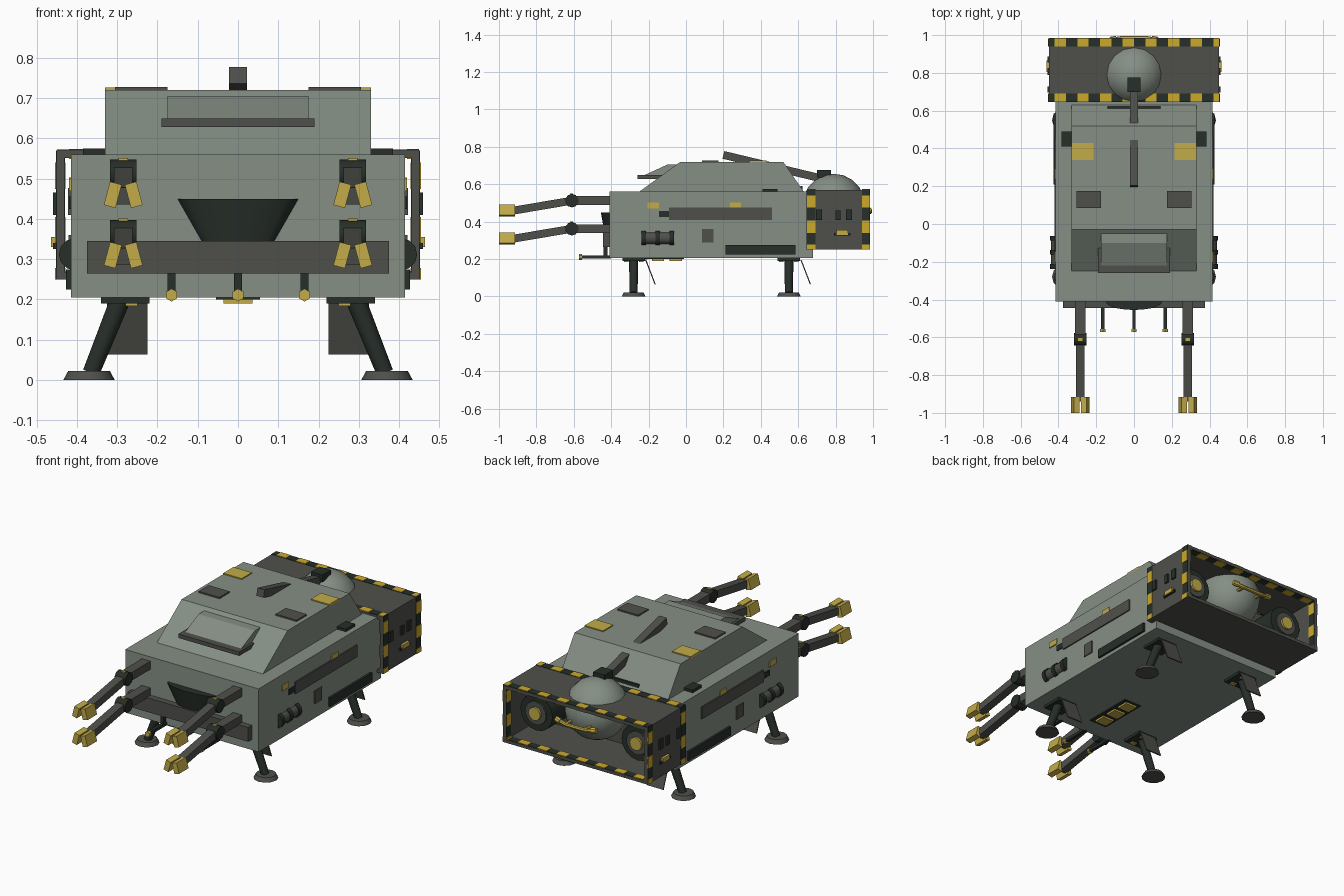
import bpy, bmesh, math
from mathutils import Matrix, Vector

if "Cube" in bpy.data.objects:
    bpy.data.objects.remove(bpy.data.objects["Cube"])


def material(name, rgb):
    m = bpy.data.materials.new(name)
    m.diffuse_color = (*rgb, 1)
    m.use_nodes = True
    m.node_tree.nodes["Principled BSDF"].inputs["Base Color"].default_value = m.diffuse_color
    return m


HULL = material("hull grey green", (0.235, 0.275, 0.235))
GREY = material("dark grey", (0.078, 0.08, 0.07))
BLACK = material("black green", (0.02, 0.028, 0.022))
YELLOW = material("yellow", (0.54, 0.41, 0.065))
STRIPE = material("stripe yellow", (0.6, 0.4, 0.025))


def finish(name, bm, mat, mirror=False, smooth=False):
    bmesh.ops.recalc_face_normals(bm, faces=bm.faces)
    me = bpy.data.meshes.new(name)
    bm.to_mesh(me)
    bm.free()
    me.materials.append(mat)
    ob = bpy.data.objects.new(name, me)
    bpy.context.collection.objects.link(ob)
    if mirror:
        ob.modifiers.new("mirror", "MIRROR").use_mirror_merge = False
    if smooth:
        bpy.context.view_layer.objects.active = ob
        ob.select_set(True)
        bpy.ops.object.shade_smooth_by_angle(angle=math.radians(40))
        ob.select_set(False)
    return ob


def add_box(bm, x, y, z, rot=None):
    """Box from three (low, high) ranges, optionally turned about its middle."""
    mid = Vector([(r[0] + r[1]) / 2 for r in (x, y, z)])
    size = [r[1] - r[0] for r in (x, y, z)]
    mat = Matrix.Translation(mid) @ (rot or Matrix()) @ Matrix.Diagonal((*size, 1))
    bmesh.ops.create_cube(bm, size=1, matrix=mat)


def box(name, x, y, z, mat, mirror=False, rot=None):
    bm = bmesh.new()
    add_box(bm, x, y, z, rot)
    return finish(name, bm, mat, mirror)


def rod(name, a, b, r1, r2, mat, sides=12, mirror=False, smooth=True):
    """Round bar or cone between two points."""
    a, b = Vector(a), Vector(b)
    turn = (b - a).to_track_quat('Z', 'Y').to_matrix().to_4x4()
    bm = bmesh.new()
    bmesh.ops.create_cone(bm, cap_ends=True, segments=sides, radius1=r1, radius2=r2,
                          depth=(b - a).length, matrix=Matrix.Translation((a + b) / 2) @ turn)
    return finish(name, bm, mat, mirror, smooth)


def prism(name, profile, half, mat):
    """Side profile (y, z) extruded across x."""
    bm = bmesh.new()
    f = bm.faces.new([bm.verts.new((-half, y, z)) for y, z in profile])
    ext = bmesh.ops.extrude_face_region(bm, geom=[f])
    bmesh.ops.translate(bm, vec=(2 * half, 0, 0),
                        verts=[v for v in ext["geom"] if isinstance(v, bmesh.types.BMVert)])
    return finish(name, bm, mat)


def beam(name, x, a, b, thick, mat, mirror=False):
    """Square bar between two (y, z) points."""
    dy, dz = b[0] - a[0], b[1] - a[1]
    n, cy, cz = math.hypot(dy, dz), (a[0] + b[0]) / 2, (a[1] + b[1]) / 2
    return box(name, x, (cy - n / 2, cy + n / 2), (cz - thick / 2, cz + thick / 2), mat,
               mirror, Matrix.Rotation(math.atan2(dz, dy), 4, 'X'))


# hull, cabin and windscreen hood
box("hull", (-.415, .415), (-.41, .68), (.205, .56), HULL)
prism("cabin", [(-.25, .56), (-.03, .72), (.52, .72), (.63, .56)], .33, HULL)
prism("windscreen_hood", [(-.03, .705), (-.10, .705), (-.22, .65), (-.22, .64), (-.1, .63)], .175, HULL)
box("hood_sill", (-.19, .19), (-.26, -.1), (.628, .65), GREY)

# roof fittings
box("roof_yellow_hatch", (.215, .33), (.34, .43), (.715, .726), YELLOW, True)
box("roof_grey_hatch", (.175, .305), (.085, .175), (.715, .728), GREY, True)
box("deck_block", (.325, .385), (.41, .49), (.555, .575), BLACK, True)
beam("boom", (-.022, .022), (.2, .757), (.72, .632), .042, GREY)
box("boom_foot", (-.035, .035), (.7, .775), (.635, .675), BLACK)
box("roof_hinge", (-.14, .14), (.612, .622), (.57, .59), BLACK)

# nose: bumper, scoop and probes
box("bumper", (-.375, .375), (-.445, -.4), (.265, .345), GREY)
bm = bmesh.new()
bmesh.ops.create_cone(bm, cap_ends=True, segments=20, radius1=.09, radius2=.15, depth=.105)
for v in bm.verts:
    v.co.y *= .3
bmesh.ops.translate(bm, vec=(0, -.41, .3975), verts=bm.verts)
finish("scoop", bm, BLACK, smooth=True)
for x in (-.165, 0, .165):
    box("probe_stem", (x - .01, x + .01), (-.44, -.42), (.205, .27), BLACK)
    box("probe", (x - .009, x + .009), (-.565, -.4), (.203, .22), BLACK)
    rod("probe_tip", (x, -.572, .211), (x, -.555, .211), .016, .016, YELLOW, 6)

# four manipulator arms
AX = .285
for z in (.512, .362):
    box("arm_mount", (AX - .027, AX + .027), (-.59, -.4), (z - .022, z + .024), GREY, True)
    rod("arm_joint", (AX - .033, -.61, z), (AX + .033, -.61, z), .036, .036, BLACK, 10, True)
    box("joint_light", (AX - .012, AX + .012), (-.62, -.604), (z + .03, z + .039), YELLOW, True)
    beam("forearm", (AX - .023, AX + .023), (-.61, z), (-.935, z - .055), .042, GREY, True)
    for s in (-1, 1):
        c = AX + s * .026
        box("claw", (c - .015, c + .015), (-1, -.915), (z - .082, z - .022), YELLOW, True,
            Matrix.Rotation(-s * math.radians(15), 4, 'Y'))

# landing legs with feet and blast flaps
for y in (-.28, .55):
    box("leg_bracket", (.22, .34), (y - .06, y + .06), (.19, .207), BLACK, True)
    for s in (-.04, .04):
        box("bracket_light", (.25, .28), (y + s - .012, y + s + .012), (.184, .195), YELLOW, True)
    rod("leg", (.29, y, .205), (.365, y, .018), .025, .021, BLACK, 12, True)
    rod("foot", (.37, y, 0), (.37, y, .022), .064, .052, GREY, 12, True)
    beam("blast_flap", (.225, .325), (y + .065, .195), (y + .115, .065), .006, GREY, True)

# belly panel
box("belly_panel", (-.055, .055), (-.3, -.01), (.2, .208), BLACK)
for y in (-.245, -.15, -.055):
    box("belly_light", (-.036, .036), (y - .033, y + .033), (.19, .203), YELLOW)

# hull side fittings
def side(name, y, z, out, mat):
    box(name, (.405, .415 + out), y, z, mat, True)


side("side_rail", (-.09, .46), (.41, .477), .007, GREY)
side("side_skid", (.21, .585), (.225, .275), .012, BLACK)
side("side_hatch", (.085, .148), (.288, .36), .006, GREY)
side("side_yellow_plate", (-.205, -.145), (.47, .502), .005, YELLOW)
side("side_black_plate", (-.145, -.085), (.425, .456), .005, BLACK)
side("side_rear_yellow_plate", (.235, .293), (.475, .503), .005, YELLOW)
rod("canister", (.405, -.235, .312), (.405, -.065, .312), .034, .034, GREY, 12, True)
for y in (-.225, -.15, -.075):
    rod("canister_band", (.405, y - .012, .312), (.405, y + .012, .312), .04, .04, BLACK, 12, True)

# open rear frame
Y0, Y1 = .645, .985
box("frame_roof", (-.45, .45), (Y0, Y1), (.553, .57), GREY)
box("frame_floor", (-.45, .45), (Y0, Y1), (.25, .267), GREY)
box("frame_wall", (.432, .45), (Y0, Y1), (.25, .57), GREY, True)
box("frame_bulkhead", (-.413, .413), (.67, .684), (.268, .552), GREY)

# hazard bands: black base with yellow blocks on top
for base, mat, e in ((True, BLACK, .002), (False, STRIPE, .004)):
    bands = bmesh.new()
    walls = bmesh.new()
    for ya, yb in ((Y0 + .002, .692), (.94, Y1 - .002)):
        xs = [(-.45, .45)] if base else [(-.42 + i * .12, min(-.36 + i * .12, .45)) for i in range(8)]
        for x in xs:
            add_box(bands, x, (ya, yb), (.553 - e, .57 + e))
            if yb > .9:
                add_box(bands, x, (ya, yb), (.26, .267 + e))
        zs = [(.25, .57)] if base else [(.475, .54), (.34, .405), (.25, .278)]
        for z in zs:
            add_box(walls, (.432 - e, .45 + e), (ya, yb), z)
    finish("hazard_band", bands, mat)
    finish("hazard_wall_band", walls, mat, True)

# frame side fittings
for name, y, z, mat in (("wall_block", (.695, .727), (.41, .466), BLACK),
                        ("wall_slot", (.8, .825), (.41, .46), BLACK),
                        ("wall_rear_block", (.855, .887), (.41, .466), BLACK),
                        ("wall_light", (.805, .865), (.33, .355), YELLOW),
                        ("wall_light_base", (.79, .88), (.325, .34), BLACK)):
    box(name, (.445, .464 if mat is YELLOW else .459), y, z, mat, True)

# rear sphere with curved handle
bm = bmesh.new()
bmesh.ops.create_uvsphere(bm, u_segments=16, v_segments=10, radius=.167,
                          matrix=Matrix.Translation((0, .79, .489)))
finish("rear_sphere", bm, HULL, smooth=True)
pts = [(-.12, .975, .462), (-.06, .985, .452), (.06, .985, .452), (.12, .975, .462)]
for a, b in zip(pts, pts[1:]):
    rod("handle", a, b, .011, .011, YELLOW, 8)
rod("handle_end", (.095, .98, .458), (.125, .975, .463), .016, .016, YELLOW, 8, True)
rod("handle_post", (.06, .92, .455), (.06, .985, .453), .009, .009, YELLOW, 8, True)

# rear thrusters
for name, r, end, mat in (("thruster", .1, .88, BLACK), ("thruster_ring", .065, .888, GREY),
                          ("thruster_core", .036, .9, YELLOW)):
    rod(name, (.315, .68, .41), (.315, end, .41), r, r, mat, 16, True)
